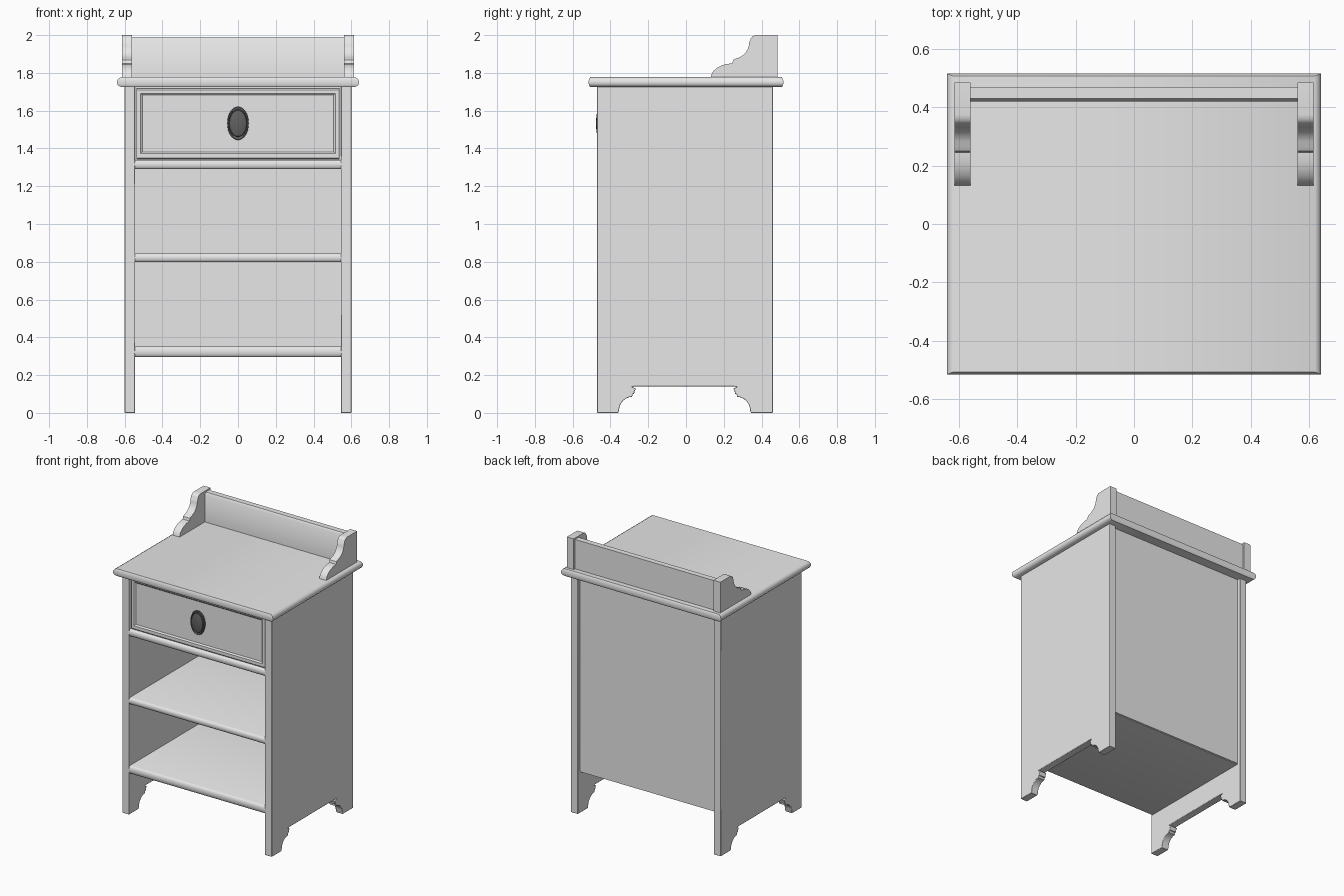
import bpy, bmesh, math
from mathutils import Vector

cube = bpy.data.objects.get("Cube")
if cube:
    bpy.data.objects.remove(cube, do_unlink=True)


def material(name, value):
    m = bpy.data.materials.new(name)
    m.use_nodes = True
    colour = (value, value, value, 1)
    m.diffuse_color = colour
    m.node_tree.nodes["Principled BSDF"].inputs["Base Color"].default_value = colour
    return m


wood = material("pale grey wood", 0.8)
metal = material("dark metal", 0.12)


def finish(name, bm, mat=wood, smooth=True, angle=40):
    bmesh.ops.recalc_face_normals(bm, faces=bm.faces)
    mesh = bpy.data.meshes.new(name)
    bm.to_mesh(mesh)
    bm.free()
    mesh.materials.append(mat)
    ob = bpy.data.objects.new(name, mesh)
    bpy.context.collection.objects.link(ob)
    if smooth:
        bpy.ops.object.select_all(action="DESELECT")
        ob.select_set(True)
        bpy.context.view_layer.objects.active = ob
        bpy.ops.object.shade_smooth_by_angle(angle=math.radians(angle))
    return ob


def extrude_yz(name, profile, x0, x1, **kw):
    """Extrude a (y, z) outline along x."""
    bm = bmesh.new()
    face = bm.faces.new([bm.verts.new((x0, y, z)) for y, z in profile])
    new = bmesh.ops.extrude_face_region(bm, geom=[face])["geom"]
    verts = [v for v in new if isinstance(v, bmesh.types.BMVert)]
    bmesh.ops.translate(bm, verts=verts, vec=(x1 - x0, 0, 0))
    return finish(name, bm, **kw)


def stacked_rings(name, rings, mat=wood, **kw):
    """Skin equal-length loops of points and cap both ends."""
    bm = bmesh.new()
    loops = [[bm.verts.new(p) for p in ring] for ring in rings]
    n = len(loops[0])
    for a, b in zip(loops, loops[1:]):
        for i in range(n):
            j = (i + 1) % n
            bm.faces.new((a[i], a[j], b[j], b[i]))
    bm.faces.new(loops[0])
    bm.faces.new(loops[-1])
    return finish(name, bm, mat, **kw)


def arc(cy, cz, ry, rz, start, end, steps=6):
    angles = [math.radians(start + (end - start) * i / steps) for i in range(steps + 1)]
    return [(cy + ry * math.cos(a), cz + rz * math.sin(a)) for a in angles]


# Side panels with scrolled feet
FRONT, BACK, TOP = -0.47, 0.46, 1.73
front_foot = [(-0.36, 0)] + arc(-0.285, 0.01, 0.07, 0.075, 180, 90) + [(-0.283, 0.1)] \
    + arc(-0.24, 0.1, 0.035, 0.04, 180, 90, 4)
front_foot = [(y - 0.03 * (z > 0.13), z) for y, z in front_foot]
rear_foot = [(-y - 0.015, z) for y, z in reversed(front_foot)]
outline = [(FRONT, TOP), (FRONT, 0)] + front_foot + rear_foot + [(BACK, 0), (BACK, TOP)]

# Gallery brackets with a double curve
bracket = arc(0.245, 1.77, 0.115, 0.08, 180, 90) + [(0.25, 1.868)] \
    + arc(0.25, 1.965, 0.085, 0.09, -80, 0) \
    + arc(0.375, 1.97, 0.035, 0.03, 180, 90, 4) + [(0.485, 2.0), (0.485, 1.77)]

for side, s in (("left", 1), ("right", -1)):
    panel = extrude_yz(side + "_side_panel", outline, s * 0.545, s * 0.6)
    bevel = panel.modifiers.new("soft front edge", "BEVEL")
    bevel.width = 0.003
    bevel.segments = 2
    bevel.limit_method = "ANGLE"
    bevel.angle_limit = math.radians(80)
    extrude_yz(side + "_gallery_bracket", bracket, s * 0.56, s * 0.615)

# Table top with a moulded rim
rings = []
for inset, z in ((1, 1.725), (0.35, 1.732), (0, 1.742), (0, 1.758), (0.35, 1.77), (1, 1.777)):
    x, y = 0.64 - 0.02 * inset, 0.515 - 0.008 * inset
    rings.append([(-x, -y, z), (x, -y, z), (x, y, z), (-x, y, z)])
stacked_rings("table_top", rings)

# Gallery board behind the top, with an eased front edge
extrude_yz("gallery_board", [(0.42, 1.77), (0.42, 1.975), (0.43, 1.99), (0.47, 1.99),
                             (0.47, 1.77)], -0.565, 0.565)

# Shelves with rounded noses
for name, low, high in (("bottom_shelf", 0.295, 0.352), ("middle_shelf", 0.798, 0.845),
                        ("drawer_shelf", 1.29, 1.34)):
    mid, half = (low + high) / 2, (high - low) / 2
    nose = arc(FRONT + 0.015, mid, 0.015, half, 270, 90, 8)
    extrude_yz(name, nose + [(0.43, high), (0.43, low)], -0.55, 0.55)

# Back panel
extrude_yz("back_panel", [(0.415, 0.3), (0.415, 1.73), (0.435, 1.73), (0.435, 0.3)],
           -0.55, 0.55, smooth=False)


# Drawer front with a shallow sunk field
def rect(x, z0, z1, y):
    return [(-x, y, z0), (x, y, z0), (x, y, z1), (-x, y, z1)]


stacked_rings("drawer_front", [
    rect(0.538, 1.343, 1.717, -0.43), rect(0.538, 1.343, 1.717, -0.452),
    rect(0.53, 1.35, 1.71, -0.457), rect(0.515, 1.372, 1.692, -0.457),
    rect(0.505, 1.382, 1.682, -0.449)], angle=25)
extrude_yz("drawer_body", [(-0.44, 1.34), (-0.44, 1.73), (0.42, 1.73), (0.42, 1.34)],
           -0.546, 0.546, smooth=False)


# Oval knob with a raised rim
def oval(scale, y, n=32):
    return [(0.057 * scale * math.cos(2 * math.pi * i / n), y,
             1.533 + 0.088 * scale * math.sin(2 * math.pi * i / n)) for i in range(n)]


stacked_rings("drawer_knob", [oval(0.9, -0.445), oval(1, -0.458), oval(0.97, -0.467),
                              oval(0.88, -0.467), oval(0.82, -0.463), oval(0.78, -0.468),
                              oval(0.5, -0.474), oval(0.2, -0.476)], metal)
